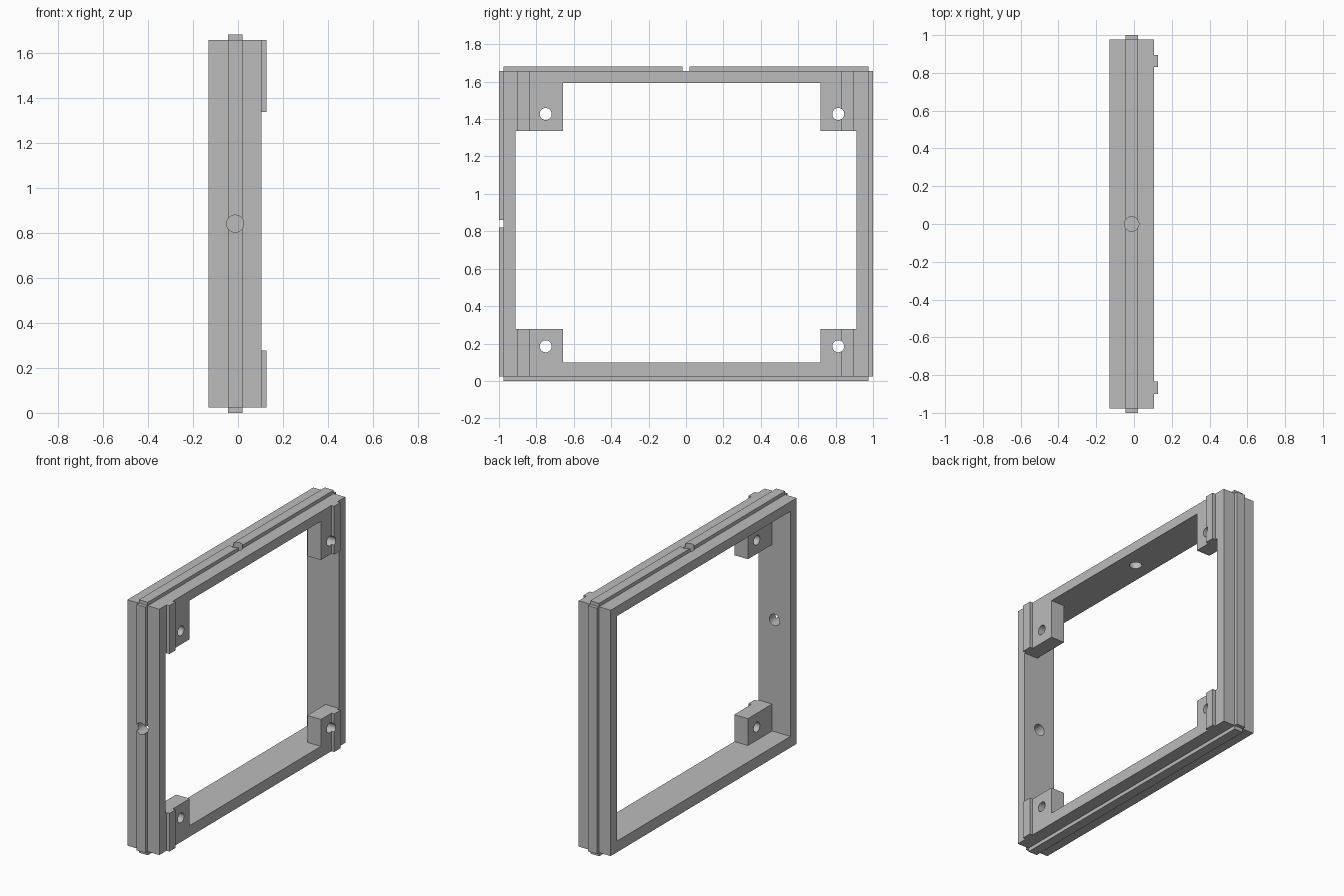
import bpy
import bmesh
import math
from mathutils import Matrix, Vector

cube = bpy.data.objects.get("Cube")
if cube:
    bpy.data.objects.remove(cube, do_unlink=True)

grey = bpy.data.materials.new("plain grey")
grey.use_nodes = True
colour = (0.5, 0.5, 0.5, 1)
grey.diffuse_color = colour
grey.node_tree.nodes["Principled BSDF"].inputs["Base Color"].default_value = colour

# Main sizes
BACK_X, FACE_X = -0.13, 0.105       # frame depth
HALF_Y, INNER_Y = 0.976, 0.911      # outer and opening half widths
BOTTOM, TOP = 0.024, 1.657
INNER_BOTTOM, INNER_TOP = 0.098, 1.593
HEIGHT = 1.68
RIDGE_X = (-0.045, 0.02)
MIDDLE_X = sum(RIDGE_X) / 2
MIDDLE_Z = (BOTTOM + TOP) / 2


def add_object(name, bm):
    mesh = bpy.data.meshes.new(name)
    bm.to_mesh(mesh)
    bm.free()
    mesh.materials.append(grey)
    obj = bpy.data.objects.new(name, mesh)
    bpy.context.collection.objects.link(obj)
    return obj


def box(name, xs, ys, zs):
    low, high = map(Vector, zip(xs, ys, zs))
    bm = bmesh.new()
    bmesh.ops.create_cube(bm, size=1)
    bmesh.ops.scale(bm, vec=high - low, verts=bm.verts)
    bmesh.ops.translate(bm, vec=(low + high) / 2, verts=bm.verts)
    return add_object(name, bm)


def drill(name, centre, axis, radius, length):
    bm = bmesh.new()
    turn = Vector((0, 0, 1)).rotation_difference(Vector(axis)).to_matrix().to_4x4()
    bmesh.ops.create_cone(bm, cap_ends=True, segments=40, radius1=radius,
                          radius2=radius, depth=length,
                          matrix=Matrix.Translation(centre) @ turn)
    obj = add_object(name, bm)
    obj.hide_render = True
    return obj


def cut(obj, cutters):
    for cutter in cutters:
        mod = obj.modifiers.new("cut", 'BOOLEAN')
        mod.operation = 'DIFFERENCE'
        mod.solver = 'EXACT'
        mod.object = cutter
    graph = bpy.context.evaluated_depsgraph_get()
    mesh = bpy.data.meshes.new_from_object(obj.evaluated_get(graph))
    obj.modifiers.clear()
    obj.data = mesh


# Helpers for the opening and the holes in the top and front rails
opening = box("opening_cutter", (-1, 1), (-INNER_Y, INNER_Y), (INNER_BOTTOM, INNER_TOP))
opening.hide_render = True
top_drill = drill("top_drill", (MIDDLE_X, 0, TOP), (0, 0, 1), 0.038, 0.3)
front_drill = drill("front_drill", (MIDDLE_X, -HALF_Y, MIDDLE_Z), (0, 1, 0), 0.038, 0.3)
cutters = [opening, top_drill, front_drill]

# Rectangular frame
frame = box("frame", (BACK_X, FACE_X), (-HALF_Y, HALF_Y), (BOTTOM, TOP))
cut(frame, cutters)
parts = [frame]

# Raised ridges around the outside, stopping short of the corners
top_ridge = box("top_ridge", RIDGE_X, (-HALF_Y, HALF_Y), (TOP, HEIGHT))
cut(top_ridge, [top_drill])
front_ridge = box("front_ridge", RIDGE_X, (-1, -HALF_Y), (BOTTOM, TOP))
cut(front_ridge, [front_drill])
parts += [top_ridge, front_ridge,
          box("bottom_ridge", RIDGE_X, (-HALF_Y, HALF_Y), (0, BOTTOM)),
          box("back_ridge", RIDGE_X, (HALF_Y, 1), (BOTTOM, TOP))]

# Drilled corner blocks with a raised strip on the face
ends = [("front", (-INNER_Y, -0.657), (-0.9, -0.835), -0.75),
        ("back", (0.72, INNER_Y), (0.83, 0.895), 0.814)]
levels = [("lower", (INNER_BOTTOM, 0.277), (BOTTOM, 0.277), 0.185),
          ("upper", (1.336, INNER_TOP), (1.336, TOP), 1.427)]
for end, block_y, strip_y, hole_y in ends:
    for level, block_z, strip_z, hole_z in levels:
        name = f"{level}_{end}"
        screw_drill = drill(name + "_drill", (0.06, hole_y, hole_z), (1, 0, 0), 0.032, 0.3)
        cutters.append(screw_drill)
        block = box(name + "_block", (0.005, FACE_X), block_y, block_z)
        strip = box(name + "_strip", (FACE_X, 0.126), strip_y, strip_z)
        cut(block, [screw_drill])
        if end == "back":
            cut(strip, [screw_drill])
        parts += [block, strip]

for cutter in cutters:
    bpy.data.objects.remove(cutter, do_unlink=True)

# Smooth hole walls, sharp edges elsewhere
bpy.ops.object.select_all(action='DESELECT')
for part in parts:
    part.select_set(True)
bpy.context.view_layer.objects.active = frame
bpy.ops.object.shade_smooth_by_angle(angle=math.radians(30))
